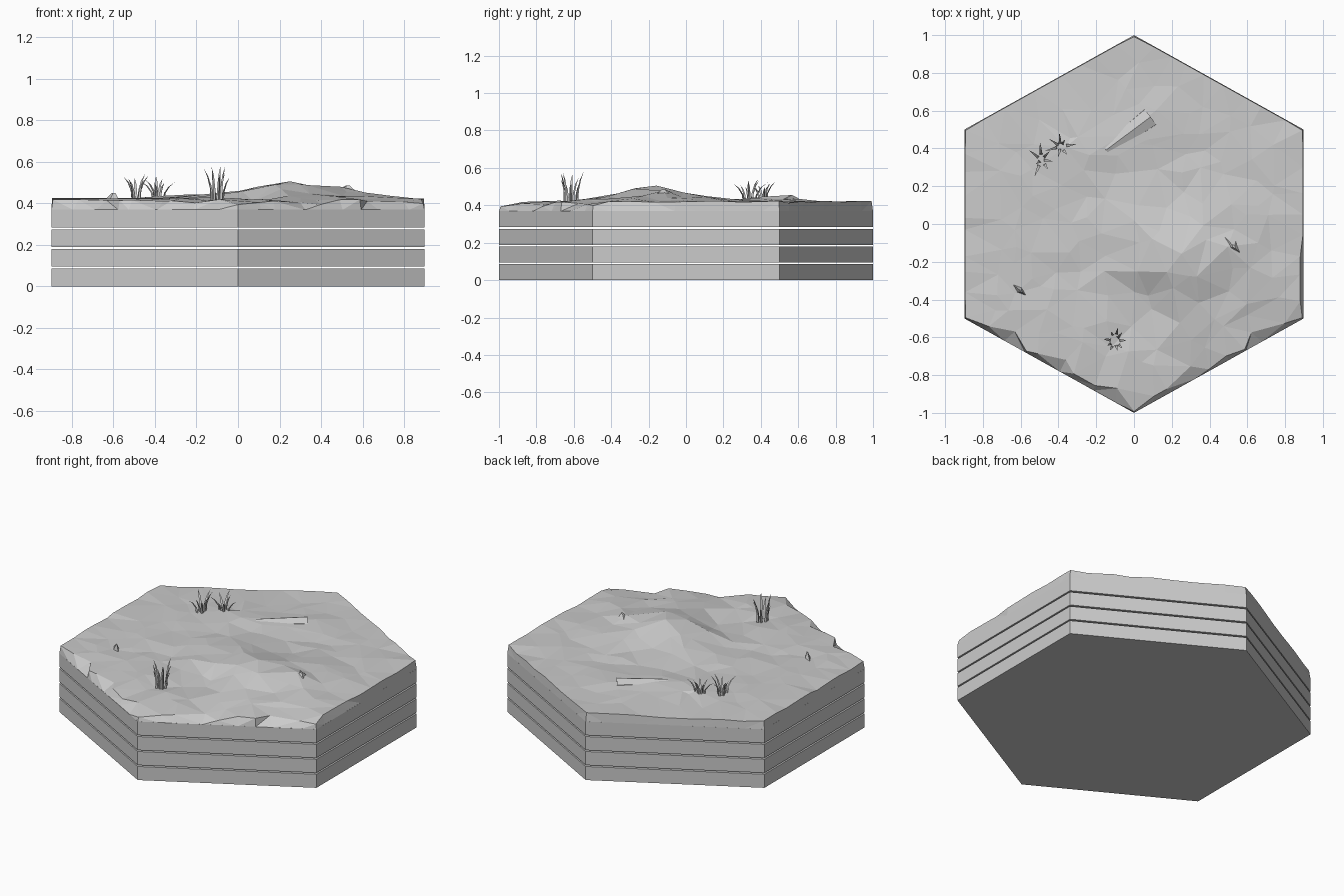
import bpy, bmesh, math, random
from mathutils import Vector, geometry

random.seed(7)
if "Cube" in bpy.data.objects:
    bpy.data.objects.remove(bpy.data.objects["Cube"])

stone = bpy.data.materials.new("light_grey")
stone.use_nodes = True
GREY = (0.6, 0.6, 0.6, 1)
stone.diffuse_color = GREY
stone.node_tree.nodes["Principled BSDF"].inputs["Base Color"].default_value = GREY

SLAB_TOP = 0.37
HEX = [Vector((math.sin(i * math.pi / 3) * 1.037, math.cos(i * math.pi / 3))) for i in range(6)]


def finish(name, bm):
    mesh = bpy.data.meshes.new(name)
    bm.to_mesh(mesh)
    bm.free()
    mesh.materials.append(stone)
    obj = bpy.data.objects.new(name, mesh)
    bpy.context.collection.objects.link(obj)
    return obj


def hex_norm(x, y):
    """1 on the outline of the tile, 0 at its centre."""
    return max(abs(x) / 0.898, abs(y) + abs(x) * 0.5 / 0.898)


def bump(x, y, cx, cy, sx, sy, turn=0):
    dx, dy = x - cx, y - cy
    c, s = math.cos(turn), math.sin(turn)
    return math.exp(-((dx * c + dy * s) / sx) ** 2 - ((dy * c - dx * s) / sy) ** 2)


def height(x, y):
    return (0.42 + 0.075 * bump(x, y, 0.22, -0.17, 0.24, 0.22)
            + 0.03 * bump(x, y, 0.5, -0.13, 0.22, 0.3)
            + 0.022 * bump(x, y, -0.15, 0.42, 0.4, 0.13, 0.5)
            + 0.02 * bump(x, y, -0.12, 0.02, 0.2, 0.15)
            - 0.025 * bump(x, y, 0.06, -0.4, 0.1, 0.15))


# Stacked hexagonal slabs, with open gaps between them
for i in range(4):
    bm = bmesh.new()
    z0 = i * 0.0945
    face = bm.faces.new([bm.verts.new((p.x, p.y, z0)) for p in HEX])
    top = bmesh.ops.extrude_face_region(bm, geom=[face])["geom"]
    bmesh.ops.translate(bm, vec=(0, 0, 0.0855),
                        verts=[v for v in top if isinstance(v, bmesh.types.BMVert)])
    bmesh.ops.recalc_face_normals(bm, faces=bm.faces)
    finish(f"slab_{i + 1}", bm)

# Terrain outline: chipped along the front, nearly straight at the back
SEGMENTS = 9
points, drops = [], []
for i in range(6):
    a, b = HEX[i], HEX[(i + 1) % 6]
    front, right = i in (2, 3), i == 1
    for k in range(SEGMENTS):
        t = (k + random.uniform(-0.3, 0.3) * (k > 0)) / SEGMENTS
        p = a.lerp(b, t)
        chip = random.choice((0.01, 0.03, 0.08)) if front else random.choice((0.004, 0.02)) if right else 0.004
        if k == 0:
            chip = 0.008
        points.append(p * (1 - chip))
        drops.append(random.uniform(0, 0.028) if front else random.uniform(-0.004, 0.008))
ring = len(points)

# Scattered inner points, triangulated into a faceted surface
STEP = 0.125
for i in range(-8, 9):
    for j in range(-8, 9):
        x = (i + random.uniform(-0.42, 0.42)) * STEP
        y = (j + random.uniform(-0.42, 0.42)) * STEP
        if hex_norm(x, y) < 0.87:
            points.append(Vector((x, y)))
            rough = 0.005 + 0.009 * bump(x, y, 0.25, -0.25, 0.45, 0.4)
            drops.append(random.uniform(-rough, rough))

edges = [(i, (i + 1) % ring) for i in range(ring)]
co, _, tris, source, _, _ = geometry.delaunay_2d_cdt(points, edges, [list(range(ring))], 1, 1e-5)
bm = bmesh.new()
verts = [bm.verts.new((p.x, p.y, height(p.x, p.y) - (drops[s[0]] if s else 0)))
         for p, s in zip(co, source)]
for tri in tris:
    bm.faces.new([verts[i] for i in tri])
rim = [e for e in bm.edges if e.is_boundary]
skirt = bmesh.ops.extrude_edge_only(bm, edges=rim)["geom"]
for v in skirt:
    if isinstance(v, bmesh.types.BMVert):
        n = hex_norm(v.co.x, v.co.y)
        v.co = (v.co.x / n, v.co.y / n, SLAB_TOP - 0.002)
bmesh.ops.triangulate(bm, faces=[f for f in bm.faces if len(f.verts) > 3])
bm.normal_update()
for f in bm.faces:
    c = f.calc_center_median()
    outward = f.normal.z if abs(f.normal.z) > 0.05 else f.normal.dot(Vector((c.x, c.y, 0)))
    if outward < 0:
        f.normal_flip()
finish("terrain", bm)

# Half buried log, tapering to a broken tip
bm = bmesh.new()
start, end = Vector((-0.15, 0.39, 0.40)), Vector((0.085, 0.565, 0.385))
bmesh.ops.create_cone(bm, cap_ends=True, segments=8, radius1=0.045, radius2=0.07,
                      depth=(end - start).length)
log = finish("log", bm)
log.location = (start + end) / 2
log.rotation_euler = (end - start).to_track_quat("Z", "Y").to_euler()


# Pointed rocks poking out of the ground
def rock(name, x, y, size, turn):
    bm = bmesh.new()
    bmesh.ops.create_cone(bm, cap_ends=True, segments=4, radius1=1, radius2=0.15, depth=1)
    for v in bm.verts:
        v.co.x += 0.25 * v.co.z
    obj = finish(name, bm)
    obj.scale = size
    obj.location = (x, y, height(x, y))
    obj.rotation_euler.z = turn


rock("rock_shard", -0.605, -0.35, (0.07, 0.025, 0.06), -0.7)
rock("rock_ridge", 0.52, -0.11, (0.1, 0.045, 0.04), -0.8)


# Tufts of curved, tapering grass blades
def tuft(name, x, y, count, spread, lean, tall):
    bm = bmesh.new()
    for i in range(count):
        a = math.tau * (i + random.uniform(-0.3, 0.3)) / count
        out = Vector((math.cos(a), math.sin(a), 0))
        side = Vector((-out.y, out.x, 0))
        base = Vector((x, y, height(x, y) - 0.015)) + out * spread * random.uniform(0.3, 1)
        rise, reach = tall * random.uniform(0.55, 1), lean * random.uniform(0.3, 1)
        rows = []
        for t in (0, 0.35, 0.7):
            mid = base + out * reach * t * t + Vector((0, 0, rise * (1.3 * t - 0.3 * t * t)))
            w = 0.009 * (1 - 0.6 * t)
            rows.append([bm.verts.new(mid + d) for d in (side * w, -side * w, out * w)])
        tip = bm.verts.new(base + out * reach + Vector((0, 0, rise)))
        for k in range(3):
            n = (k + 1) % 3
            for low, high in zip(rows, rows[1:]):
                bm.faces.new((low[k], low[n], high[n], high[k]))
            bm.faces.new((rows[-1][k], rows[-1][n], tip))
    bmesh.ops.recalc_face_normals(bm, faces=bm.faces)
    finish(name, bm)


tuft("grass_back_left", -0.49, 0.34, 7, 0.03, 0.07, 0.13)
tuft("grass_back_right", -0.39, 0.41, 7, 0.03, 0.08, 0.145)
tuft("grass_front", -0.1, -0.62, 9, 0.04, 0.07, 0.175)
